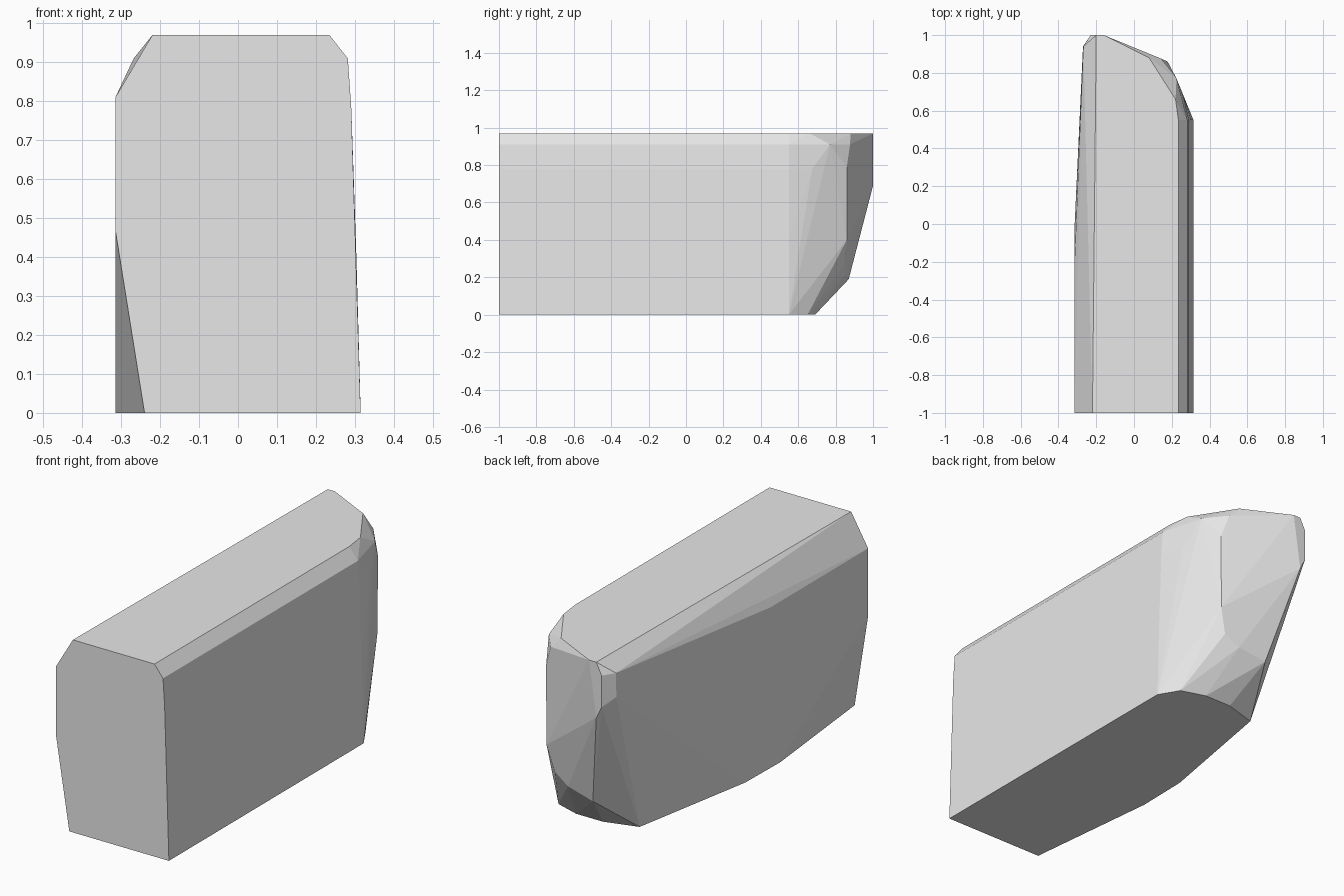
import bpy, bmesh

if "Cube" in bpy.data.objects:
    bpy.data.objects.remove(bpy.data.objects["Cube"])

grey = bpy.data.materials.new("plain grey")
grey.diffuse_color = (0.8, 0.8, 0.8, 1)
grey.use_nodes = True
grey.node_tree.nodes["Principled BSDF"].inputs["Base Color"].default_value = grey.diffuse_color

# right side profile (x, z), swept straight from the front to the shoulder
right_profile = [(0.315, 0), (0.304, 0.4), (0.291, 0.78), (0.282, 0.91), (0.235, 0.97)]
points = [(x, y, z) for x, z in right_profile for y in (-1, 0.55)]

# left corners of the flat front end
points += [(-0.22, -1, 0.97), (-0.315, -1, 0.81), (-0.315, -1, 0.47), (-0.24, -1, 0)]
# left side
points += [(-0.315, -0.22, 0.81), (-0.315, -0.02, 0.72), (-0.27, 0.94, 0.79), (-0.268, 0.94, 0.91)]
# bottom outline
points += [(x, y, 0) for x, y in [(0.255, 0.65), (0.13, 0.69), (-0.02, 0.69),
                                  (-0.19, 0.64), (-0.31, -0.03), (-0.315, -0.3)]]
# top outline
points += [(x, y, 0.97) for x, y in [(0.22, 0.66), (0.08, 0.88), (-0.16, 1), (-0.2, 1)]]
# back crest and blunt tip
points += [(-0.23, 1, 0.91), (-0.23, 1, 0.75), (-0.2, 1, 0.69), (-0.09, 0.87, 0.19)]
# rounded back right corner
points += [(0.06, 0.855, 0.22), (0.14, 0.845, 0.27), (0.175, 0.86, 0.4), (0.178, 0.86, 0.79),
           (0.14, 0.877, 0.91), (0.225, 0.77, 0.91), (0.262, 0.675, 0.78)]

# wrap the corners in one faceted solid
bm = bmesh.new()
for p in points:
    bm.verts.new(p)
hull = bmesh.ops.convex_hull(bm, input=bm.verts)
loose = [v for v in bm.verts if not v.link_faces]
bmesh.ops.delete(bm, geom=loose, context='VERTS')
bmesh.ops.dissolve_limit(bm, angle_limit=0.01, verts=bm.verts, edges=bm.edges)
bmesh.ops.recalc_face_normals(bm, faces=bm.faces)

mesh = bpy.data.meshes.new("faceted_block")
bm.to_mesh(mesh)
bm.free()
mesh.materials.append(grey)
block = bpy.data.objects.new("faceted_block", mesh)
bpy.context.collection.objects.link(block)
